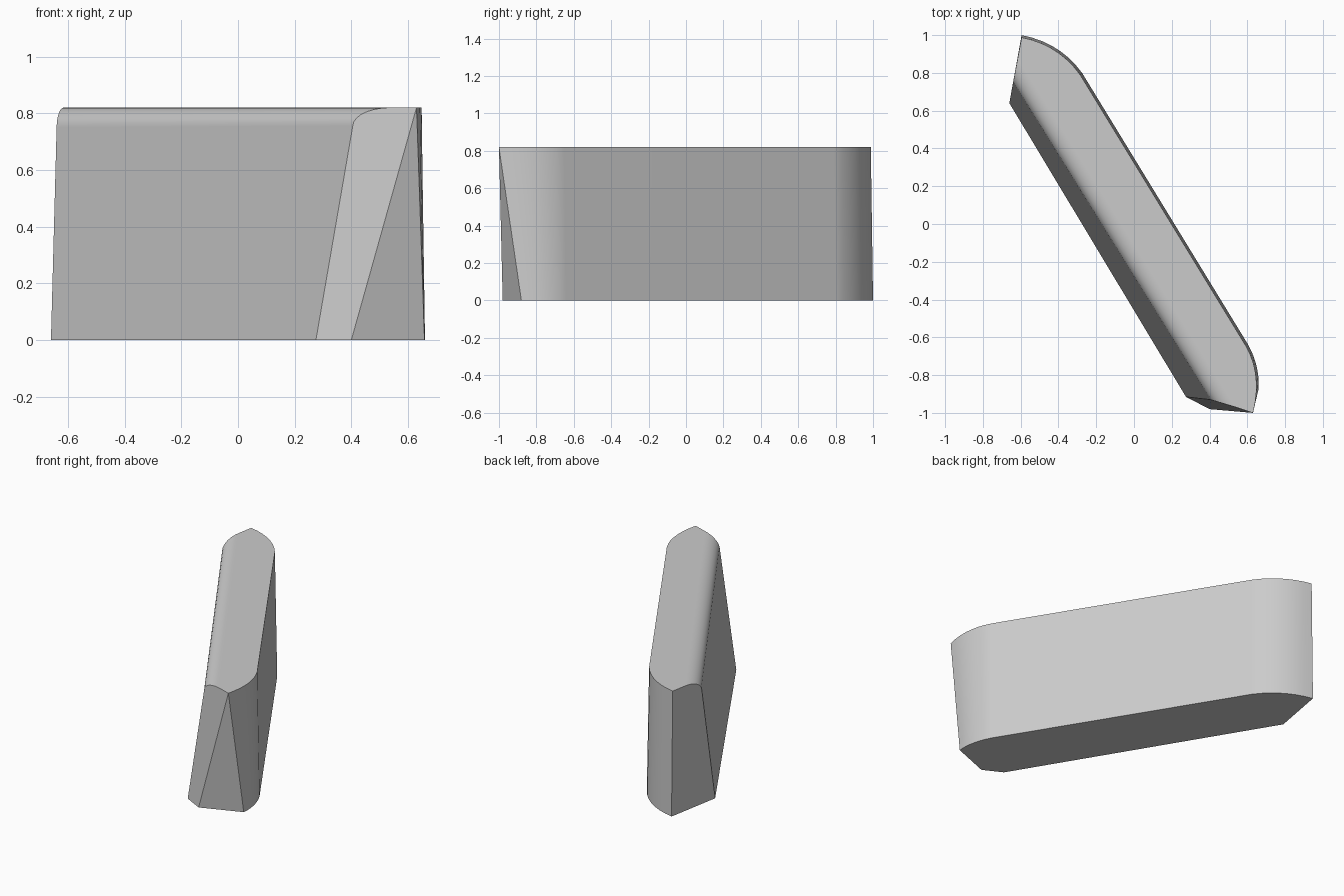
import bpy, bmesh
from math import sin, cos, pi, radians
from mathutils import Vector

cube = bpy.data.objects.get("Cube")
if cube:
    bpy.data.objects.remove(cube, do_unlink=True)

H = 0.82        # wall height
STEPS = 7       # segments in each rounded part

mat = bpy.data.materials.new("plain grey")
mat.use_nodes = True
grey = (0.6, 0.6, 0.6, 1)
mat.diffuse_color = grey
mat.node_tree.nodes["Principled BSDF"].inputs["Base Color"].default_value = grey

bm = bmesh.new()


def arc(a, b, c, z):
    """Quadratic curve in plan from a to c, pulled towards b."""
    a, b, c = (Vector((*p, z)) for p in (a, b, c))
    ts = [i / STEPS for i in range(STEPS + 1)]
    return [bm.verts.new(a * (1-t)**2 + b * 2*t*(1-t) + c * t*t) for t in ts]


def shoulder(a, b):
    """Quarter ellipse rising from the wall a to the flat top b."""
    a, b = Vector(a), Vector(b)
    out = []
    for i in range(STEPS + 1):
        t = i / STEPS * pi / 2
        p = a.lerp(b, 1 - cos(t))
        p.z = a.z + (b.z - a.z) * sin(t)
        out.append(bm.verts.new(p))
    return out


def loft(p, q):
    for i in range(len(p) - 1):
        bm.faces.new((p[i], p[i + 1], q[i + 1], q[i]))


# Curved back, slightly wider at the foot
top_back = (arc((-0.595, 0.988), (-0.4, 0.95), (-0.285, 0.79), H)
            + arc((0.595, -0.65), (0.68, -0.8), (0.63, -1.0), H))
low_back = (arc((-0.595, 1.0), (-0.39, 0.96), (-0.275, 0.80), 0)
            + arc((0.605, -0.64), (0.67, -0.76), (0.658, -0.88), 0))
loft(top_back, low_back)

# Sloping front with a rounded shoulder
low_left = bm.verts.new((-0.66, 0.64, 0))
low_right = bm.verts.new((0.275, -0.915, 0))
low_tip = bm.verts.new((0.40, -0.98, 0))
left = shoulder((-0.64, 0.75, 0.75), (-0.615, 0.88, H))
right = shoulder((0.405, -0.93, 0.755), (0.54, -0.97, H))
loft([low_left] + left, [low_right] + right)

# Ends, top and base
bm.faces.new([low_left] + left + [top_back[0], low_back[0]])
bm.faces.new([low_right] + right + [top_back[-1], low_tip])
bm.faces.new((low_tip, top_back[-1], low_back[-1]))
bm.faces.new(top_back + [right[-1], left[-1]])
bm.faces.new(low_back + [low_tip, low_right, low_left])
bmesh.ops.recalc_face_normals(bm, faces=bm.faces[:])

mesh = bpy.data.meshes.new("wall_block")
bm.to_mesh(mesh)
bm.free()
mesh.materials.append(mat)
wall = bpy.data.objects.new("wall_block", mesh)
bpy.context.collection.objects.link(wall)
bpy.ops.object.select_all(action='DESELECT')
wall.select_set(True)
bpy.context.view_layer.objects.active = wall
bpy.ops.object.shade_smooth_by_angle(angle=radians(25))
weighted = wall.modifiers.new("flat_faces", 'WEIGHTED_NORMAL')
weighted.keep_sharp = True
